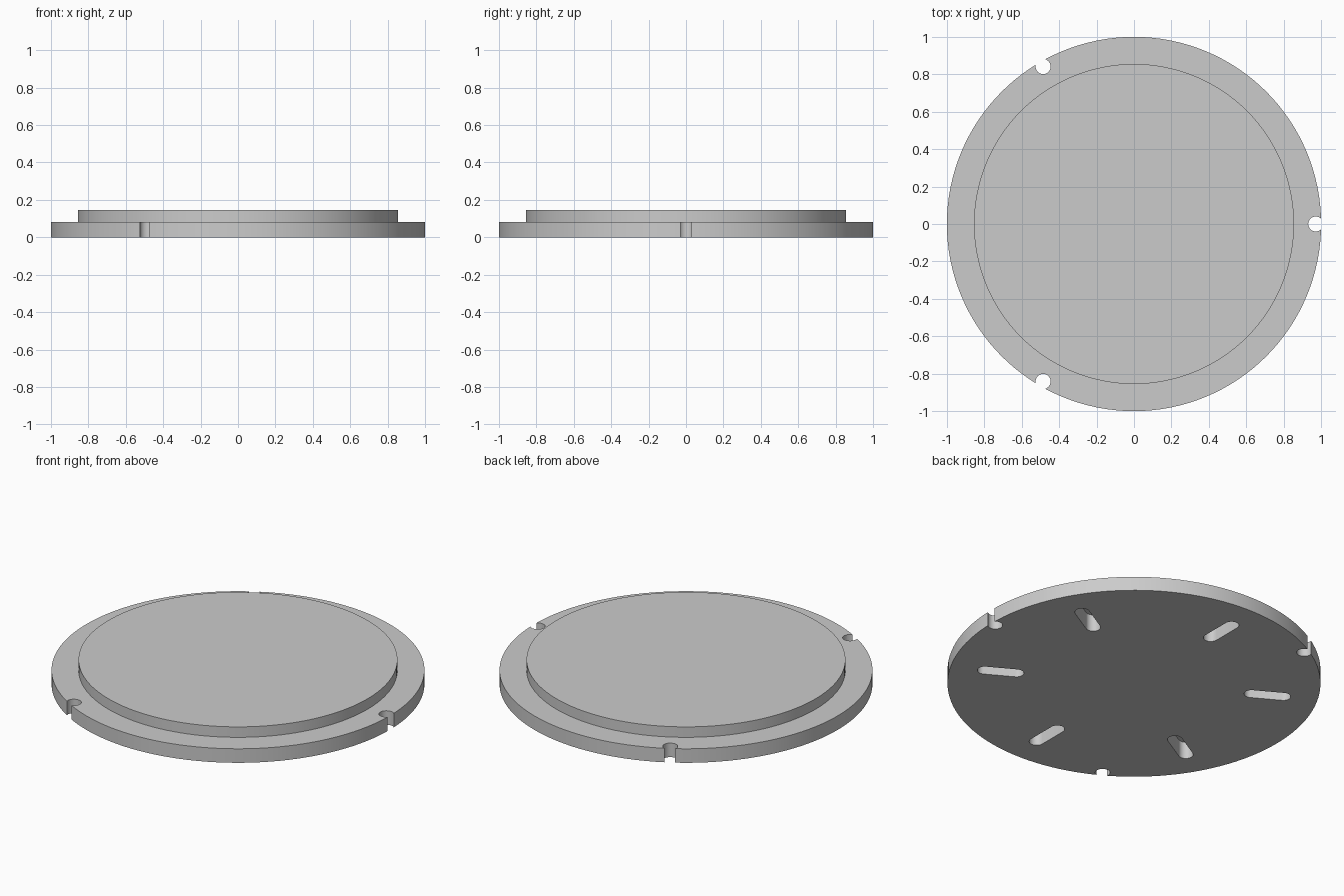
import bpy
import bmesh
from math import cos, sin, pi, radians
from mathutils import Matrix, Vector

cube = bpy.data.objects.get("Cube")
if cube:
    bpy.data.objects.remove(cube, do_unlink=True)

RADIUS, STEP_RADIUS = 1.0, 0.855
FLANGE_TOP, HEIGHT = 0.083, 0.145
CUT_RADIUS = 0.04

grey = bpy.data.materials.new("light grey")
grey.use_nodes = True
colour = (0.6, 0.6, 0.6, 1)
grey.diffuse_color = colour
grey.node_tree.nodes["Principled BSDF"].inputs["Base Color"].default_value = colour


def make_object(name, bm):
    bmesh.ops.recalc_face_normals(bm, faces=bm.faces)
    mesh = bpy.data.meshes.new(name)
    bm.to_mesh(mesh)
    bm.free()
    mesh.materials.append(grey)
    obj = bpy.data.objects.new(name, mesh)
    bpy.context.collection.objects.link(obj)
    return obj


def add_slot(bm, inner, outer, angle, bottom, top, steps=16):
    """Upright prism with round ends, lying along a radius of the disc."""
    turn = Matrix.Rotation(radians(angle), 3, "Z")
    outline = []
    for centre, start in ((outer, -pi / 2), (inner, pi / 2)):
        for i in range(steps + 1):
            a = start + pi * i / steps
            point = Vector((centre + CUT_RADIUS * cos(a), CUT_RADIUS * sin(a), bottom))
            outline.append(bm.verts.new(turn @ point))
    face = bm.faces.new(outline)
    side = bmesh.ops.extrude_face_region(bm, geom=[face])
    moved = [v for v in side["geom"] if isinstance(v, bmesh.types.BMVert)]
    bmesh.ops.translate(bm, verts=moved, vec=(0, 0, top - bottom))


# Stepped disc: wide flange with a raised round plate
bm = bmesh.new()
sides = 128
profile = [(RADIUS, 0), (RADIUS, FLANGE_TOP), (STEP_RADIUS, FLANGE_TOP), (STEP_RADIUS, HEIGHT)]
rings = [[bm.verts.new((r * cos(2 * pi * i / sides), r * sin(2 * pi * i / sides), z))
          for i in range(sides)] for r, z in profile]
for low, high in zip(rings, rings[1:]):
    for i in range(sides):
        j = (i + 1) % sides
        bm.faces.new((low[i], low[j], high[j], high[i]))
bm.faces.new(rings[0])
bm.faces.new(rings[-1])
disc = make_object("stepped_disc", bm)

# Cutters: three rim notches and six blind radial slots underneath
bm = bmesh.new()
for k in range(3):
    add_slot(bm, 0.971, 0.972, 120 * k, -0.1, 0.2)
for k in range(6):
    add_slot(bm, 0.64, 0.813, 30 + 60 * k, -0.1, 0.1)
cutter = make_object("slot_cutter", bm)
cutter.hide_render = True

cut = disc.modifiers.new("notches and slots", "BOOLEAN")
cut.operation = "DIFFERENCE"
cut.solver = "EXACT"
cut.object = cutter

# Apply the cut, then smooth the round walls only
bpy.ops.object.select_all(action="DESELECT")
disc.select_set(True)
bpy.context.view_layer.objects.active = disc
bpy.ops.object.modifier_apply(modifier=cut.name)
bpy.data.objects.remove(cutter, do_unlink=True)
bpy.ops.object.shade_smooth_by_angle(angle=radians(30))
